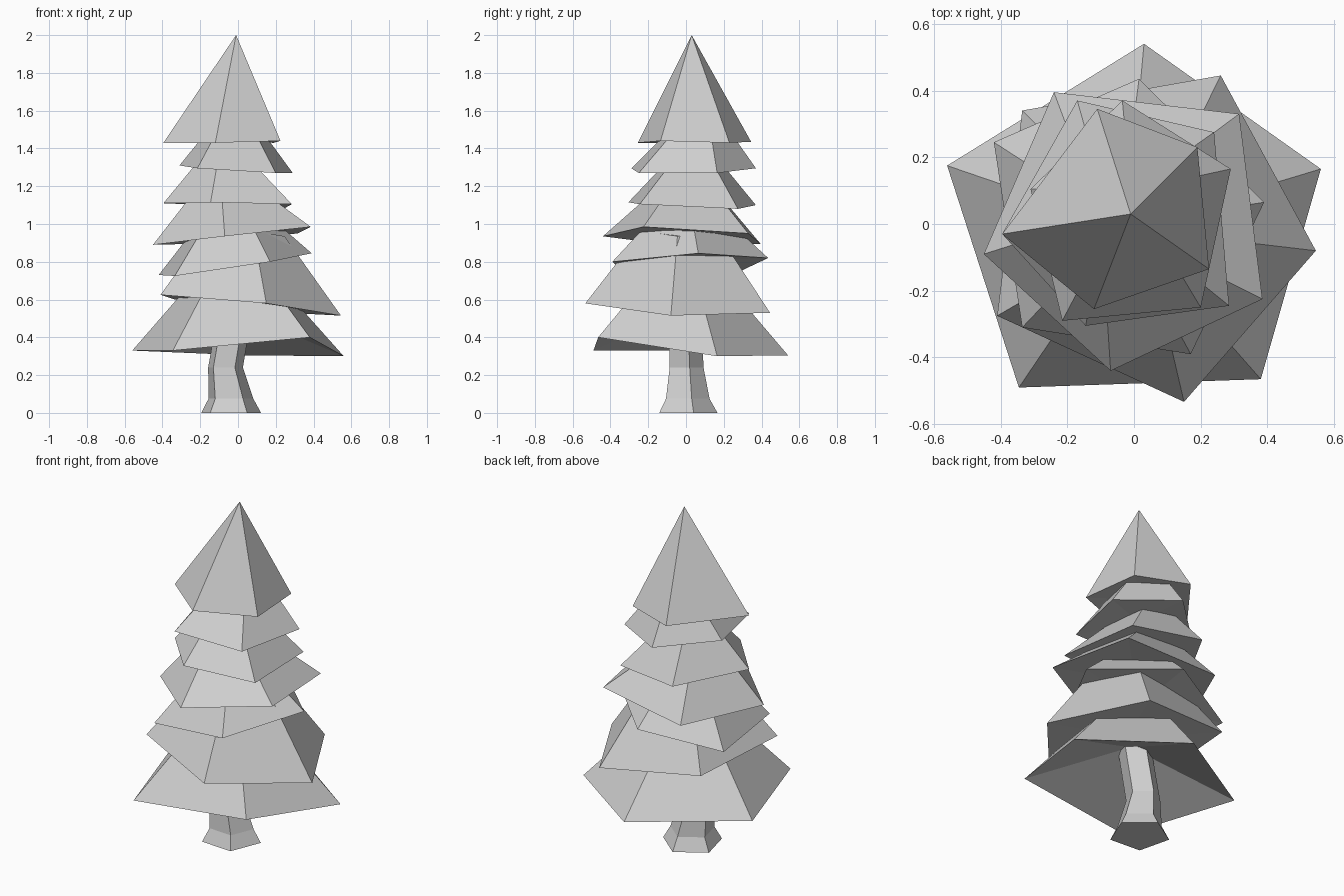
import bpy
import bmesh
from math import cos, sin, radians
from mathutils import Vector

default_cube = bpy.data.objects.get("Cube")
if default_cube:
    bpy.data.objects.remove(default_cube, do_unlink=True)

# One plain grey for the whole tree
grey = bpy.data.materials.new("plain_grey")
grey.use_nodes = True
grey_value = (0.62, 0.62, 0.62, 1)
grey.diffuse_color = grey_value
grey.node_tree.nodes["Principled BSDF"].inputs["Base Color"].default_value = grey_value


def finish(name, bm):
    """Turn a bmesh into a flat shaded object with the grey material."""
    bmesh.ops.recalc_face_normals(bm, faces=bm.faces)
    mesh = bpy.data.meshes.new(name)
    bm.to_mesh(mesh)
    bm.free()
    mesh.materials.append(grey)
    obj = bpy.data.objects.new(name, mesh)
    bpy.context.collection.objects.link(obj)
    return obj


def bridge(bm, lower, upper):
    """Join two rings of vertices with a band of quads."""
    for i in range(len(lower)):
        j = (i + 1) % len(lower)
        bm.faces.new((lower[i], lower[j], upper[j], upper[i]))


def fan(bm, ring, point):
    """Join a ring of vertices to a single point."""
    tip = bm.verts.new(point)
    for vert, following in zip(ring, ring[1:] + ring[:1]):
        bm.faces.new((vert, following, tip))


def branch_tier(name, tip, corners, hollow=0.02, cut=0.58):
    """Five-sided skirt narrowing toward its tip, with a hollowed underside."""
    bm = bmesh.new()
    points = [Vector(c) for c in corners]
    rim = [bm.verts.new(p) for p in points]
    fan(bm, rim, sum(points, Vector()) / len(points) + Vector((0, 0, hollow)))
    if cut < 1:
        lid = [bm.verts.new(p.lerp(Vector(tip), cut)) for p in points]
        bridge(bm, rim, lid)
        bm.faces.new(lid)
    else:
        fan(bm, rim, tip)
    return finish(name, bm)


# Trunk: flared foot, a slight bend, then up into the branches
bm = bmesh.new()
rings = []
for height, centre_x, centre_y, radius in ((0, -0.04, 0, 0.167), (0.075, -0.04, 0, 0.125),
                                           (0.24, -0.068, -0.004, 0.097),
                                           (0.58, -0.01, -0.015, 0.095)):
    ring = []
    for i in range(5):
        angle = radians(14 + i * 72)
        ring.append(bm.verts.new((centre_x + radius * cos(angle),
                                  centre_y + radius * sin(angle), height)))
    rings.append(ring)
for lower, upper in zip(rings, rings[1:]):
    bridge(bm, lower, upper)
bm.faces.new(rings[0])
bm.faces.new(rings[-1])
finish("trunk", bm)

# Branch tiers from the ground up: tip, then the five rim corners
branch_tier("lowest_branches", (-.02, -.01, .95),
            [(.56, .165, .3), (.03, .54, .305), (-.56, .175, .33),
             (-.345, -.49, .33), (.38, -.465, .4)], hollow=0.2)
branch_tier("second_branches", (.03, -.02, 1.24),
            [(.545, -.08, .515), (.26, .445, .53), (-.335, .34, .6),
             (-.41, -.275, .625), (.15, -.533, .58)])
branch_tier("third_branches", (-.04, 0, 1.22),
            [(.39, .065, .845), (.015, .435, .82), (-.42, .245, .73),
             (-.335, -.31, .725), (.17, -.39, .8)])
branch_tier("fourth_branches", (-.1, .02, 1.34),
            [(.315, .33, .95), (-.24, .395, .895), (-.45, -.09, .89),
             (-.07, -.44, .935), (.385, -.225, .985)])
branch_tier("fifth_branches", (-.08, .05, 1.49),
            [(.24, .275, 1.08), (-.17, .37, 1.1), (-.395, -.03, 1.11),
             (-.145, -.305, 1.115), (.285, -.245, 1.105)])
branch_tier("sixth_branches", (-.01, .1, 1.68),
            [(.29, .165, 1.27), (-.035, .37, 1.295), (-.31, .105, 1.31),
             (-.215, -.29, 1.295), (.2, -.25, 1.27)])
branch_tier("tree_top", (-.01, .03, 2),
            [(.19, .23, 1.43), (-.11, .345, 1.435), (-.395, -.03, 1.43),
             (-.12, -.255, 1.43), (.225, -.135, 1.44)], cut=1)
